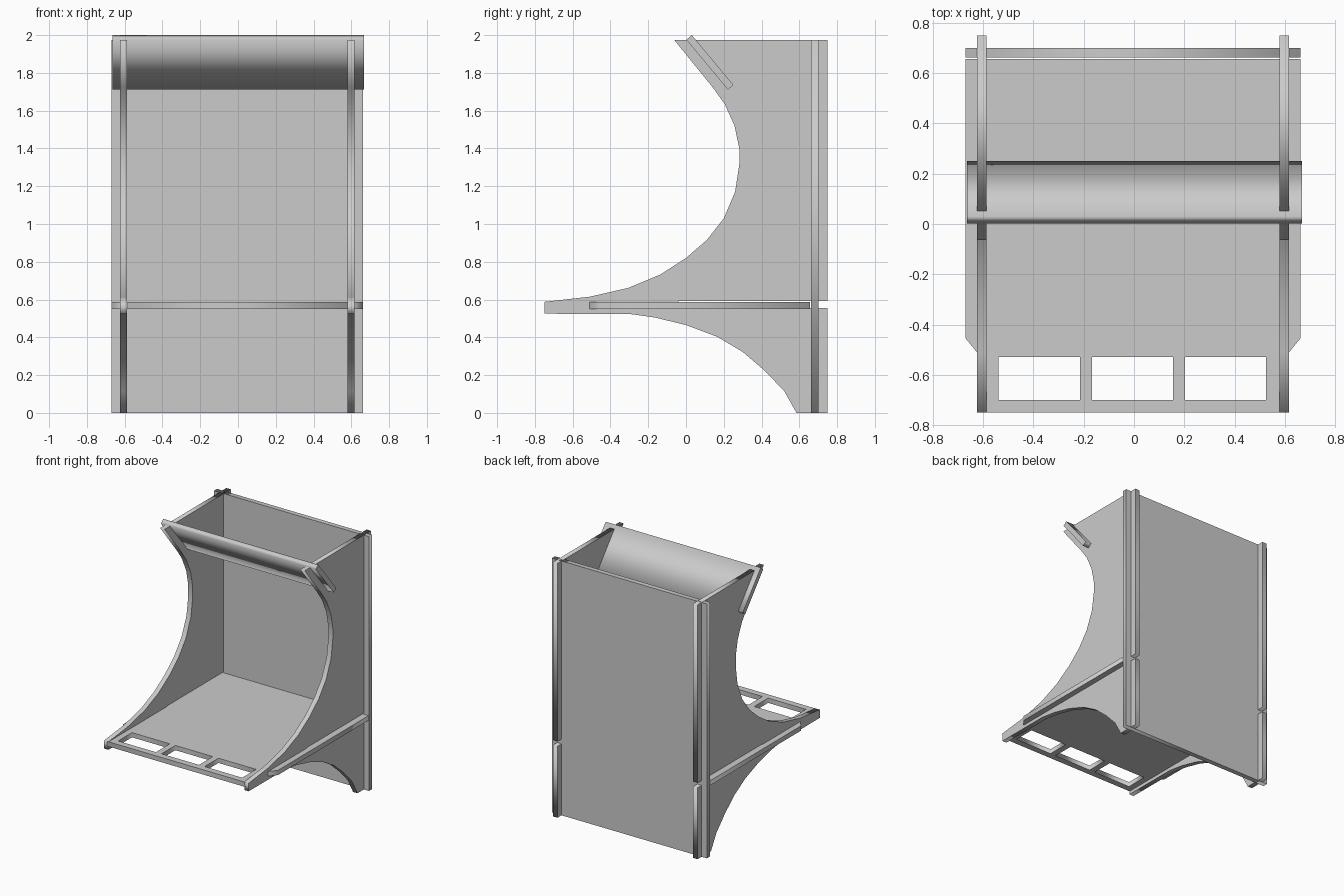
import bpy
from mathutils import Matrix

if "Cube" in bpy.data.objects:
    bpy.data.objects.remove(bpy.data.objects["Cube"])

# Local plate axes: (x, y) outline plus thickness direction
SIDE = Matrix(((0, 0, 1, 0), (1, 0, 0, 0), (0, 1, 0, 0), (0, 0, 0, 1)))
FRONT = Matrix(((1, 0, 0, 0), (0, 0, -1, 0), (0, 1, 0, 0), (0, 0, 0, 1)))
FLAT = Matrix.Identity(4)


def rect(x0, x1, y0, y1):
    return [(x0, y0), (x1, y0), (x1, y1), (x0, y1)]


def plate(name, loops, axes, center, thickness):
    """Flat board cut from an outline (first loop) with optional holes."""
    curve = bpy.data.curves.new(name, 'CURVE')
    curve.dimensions = '2D'
    curve.fill_mode = 'BOTH'
    curve.extrude = thickness / 2
    for pts in loops:
        spline = curve.splines.new('POLY')
        spline.points.add(len(pts) - 1)
        for p, (x, y) in zip(spline.points, pts):
            p.co = (x, y, 0, 1)
        spline.use_cyclic_u = True
    obj = bpy.data.objects.new(name, curve)
    bpy.context.collection.objects.link(obj)
    obj.matrix_world = Matrix.Translation(center) @ axes
    bpy.ops.object.select_all(action='DESELECT')
    obj.select_set(True)
    bpy.context.view_layer.objects.active = obj
    bpy.ops.object.convert(target='MESH')
    mesh = bpy.context.object.data
    mesh.transform(bpy.context.object.matrix_world)
    bpy.context.object.matrix_world = Matrix.Identity(4)
    return bpy.context.object


# Side panels: swept front edge, slot at the back for the shelf
upper_curve = [(-.063, 1.975), (.14, 1.725), (.205, 1.635), (.257, 1.52),
               (.282, 1.40), (.282, 1.315), (.26, 1.17), (.2, 1.03),
               (.11, .915), (0, .82), (-.137, .732), (-.305, .662),
               (-.51, .615), (-.75, .588)]
lower_curve = [(-.75, .525), (-.3, .524), (-.165, .505), (0, .465),
               (.165, .403), (.30, .323), (.417, .223), (.52, .115), (.585, 0)]
back_edge = [(.75, 0), (.75, .555), (-.04, .555), (-.04, .592),
             (.75, .592), (.75, 1.975)]
for name, x in (("left_side_panel", -.606), ("right_side_panel", .598)):
    plate(name, [upper_curve + lower_curve + back_edge], SIDE, (x, 0, 0), .038)

# Back panel
plate("back_panel", [rect(-.67, .662, 0, 1.975)], FRONT, (0, .682, 0), .038)

# Shelf with three openings along its front edge
shelf = [(-.6, -.75), (.592, -.75), (.592, -.51), (.617, -.51), (.662, -.455),
         (.662, .656), (-.67, .656), (-.67, -.455), (-.625, -.51), (-.6, -.51)]
holes = [rect(x0, x1, -.70, -.53)
         for x0, x1 in ((-.54, -.215), (-.167, .155), (.203, .526))]
plate("shelf", [shelf] + holes, FLAT, (0, 0, .569), .037)

# Tilted top header board
header = [(.002, 1.975), (.222, 1.711), (.251, 1.736), (.031, 2.0)]
plate("top_header", [header], SIDE, (.002, 0, 0), 1.332)
